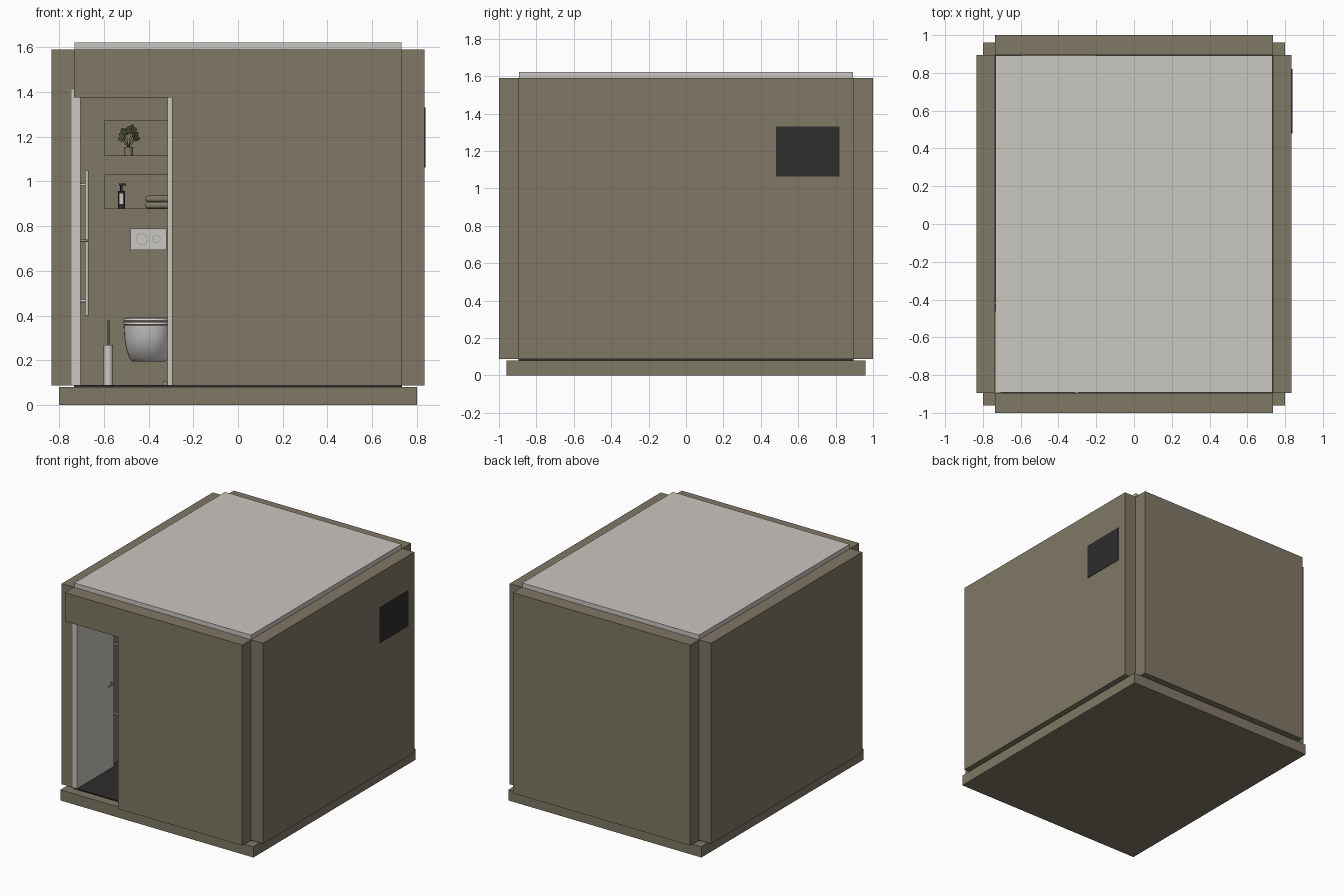
import bpy, bmesh, math, random
from mathutils import Vector

if "Cube" in bpy.data.objects:
    bpy.data.objects.remove(bpy.data.objects["Cube"])
random.seed(3)


def material(name, r, g, b):
    m = bpy.data.materials.new(name)
    m.use_nodes = True
    m.diffuse_color = (r, g, b, 1)
    m.node_tree.nodes["Principled BSDF"].inputs["Base Color"].default_value = (r, g, b, 1)
    return m


TAUPE = material("taupe wall", 0.216, 0.188, 0.13)
CREAM = material("cream panel", 0.59, 0.57, 0.525)
DARK = material("charcoal", 0.026, 0.026, 0.026)
WHITE = material("white ceramic", 0.74, 0.72, 0.69)
STEEL = material("brushed steel", 0.3, 0.29, 0.27)
LEAF = material("leaf green", 0.06, 0.065, 0.035)


def finish(name, bm, mat, smooth=False):
    bmesh.ops.recalc_face_normals(bm, faces=bm.faces)
    me = bpy.data.meshes.new(name)
    bm.to_mesh(me)
    bm.free()
    me.materials.append(mat)
    ob = bpy.data.objects.new(name, me)
    bpy.context.collection.objects.link(ob)
    if smooth:
        bpy.ops.object.select_all(action="DESELECT")
        ob.select_set(True)
        bpy.context.view_layer.objects.active = ob
        bpy.ops.object.shade_smooth_by_angle(angle=math.radians(40))
    return ob


def box(name, x, y, z, mat, round_edge=0):
    bm = bmesh.new()
    bmesh.ops.create_cube(bm, size=1)
    for v in bm.verts:
        v.co = [lo + (c + 0.5) * (hi - lo) for c, (lo, hi) in zip(v.co, (x, y, z))]
    if round_edge:
        bmesh.ops.bevel(bm, geom=bm.edges[:], offset=round_edge, segments=3,
                        profile=0.5, affect="EDGES")
    return finish(name, bm, mat, round_edge > 0)


def rod(name, a, b, r, mat, sides=20):
    a, b = Vector(a), Vector(b)
    bm = bmesh.new()
    bmesh.ops.create_cone(bm, cap_ends=True, segments=sides, radius1=r, radius2=r,
                          depth=(b - a).length)
    turn = (b - a).to_track_quat("Z", "Y")
    for v in bm.verts:
        v.co = turn @ v.co + (a + b) / 2
    return finish(name, bm, mat, True)


def loft(name, rings, mat, sides=40):
    """Stack of rounded outlines: (z, half width, front y, back y)."""
    bm = bmesh.new()
    loops = []
    for z, w, front, back in rings:
        loop = []
        for i in range(sides):
            t = 2 * math.pi * i / sides
            c, s = math.cos(t), math.sin(t)
            p = 0.45 if s > 0 else 0.8
            x = math.copysign(abs(c) ** p, c) * w
            y = math.copysign(abs(s) ** p, s) * (back - front) / 2 + (back + front) / 2
            loop.append(bm.verts.new((TOILET_X + x, y, z)))
        loops.append(loop)
    for lo, hi in zip(loops, loops[1:]):
        for i in range(sides):
            j = (i + 1) % sides
            bm.faces.new((lo[i], lo[j], hi[j], hi[i]))
    bm.faces.new(loops[0])
    bm.faces.new(loops[-1])
    return finish(name, bm, mat, True)


# Shell: plinth, floor, walls and roof
W, D, OUT_X, OUT_Y = 0.735, 0.895, 0.835, 1.0
BOTTOM, TOP = 0.087, 1.59
box("plinth", (-0.8, 0.8), (-0.96, 0.96), (0, 0.08), TAUPE)
box("floor", (-W, W), (-D, D), (0.08, 0.088), DARK)
box("roof", (-W + 0.003, W - 0.003), (-D + 0.003, D - 0.003), (1.54, 1.622), CREAM)
box("left_wall", (W, OUT_X), (-D, D), (BOTTOM, TOP), TAUPE)
box("right_wall", (-OUT_X, -W), (-D, D), (BOTTOM, TOP), TAUPE)
back_wall = box("back_wall", (-W, W), (D, OUT_Y), (BOTTOM, TOP), TAUPE)

# Front wall with the doorway cut from its corner
DOOR_X, DOOR_TOP = -0.295, 1.375
bm = bmesh.new()
outline = [(DOOR_X, BOTTOM), (W, BOTTOM), (W, TOP), (-W, TOP), (-W, DOOR_TOP), (DOOR_X, DOOR_TOP)]
face = bm.faces.new([bm.verts.new((x, -OUT_Y, z)) for x, z in outline])
ext = bmesh.ops.extrude_face_region(bm, geom=[face])["geom"]
bmesh.ops.translate(bm, vec=(0, OUT_Y - D, 0),
                    verts=[g for g in ext if isinstance(g, bmesh.types.BMVert)])
finish("front_wall", bm, TAUPE)

# Window plate
box("window", (OUT_X - 0.004, OUT_X + 0.003), (0.48, 0.82), (1.063, 1.33), DARK)

# Niches in the back wall
for name, z0, z1 in (("lower_niche", 0.87, 1.028), ("upper_niche", 1.107, 1.272)):
    cutter = box(name + "_cutter", (-0.597, -0.2), (D - 0.05, D + 0.075), (z0, z1), TAUPE)
    cutter.hide_render = True
    cutter.hide_viewport = True
    mod = back_wall.modifiers.new(name, "BOOLEAN")
    mod.operation = "DIFFERENCE"
    mod.object = cutter
    box(name + "_shelf", (-0.597, -0.2), (D - 0.004, D + 0.075), (z0, z0 + 0.008), TAUPE)

# Open door, jamb and handles
box("door", (-0.745, -0.705), (-0.898, -0.46), (0.09, 1.412), CREAM)
box("door_jamb", (-0.315, DOOR_X + 0.002), (-D + 0.001, -0.85), (0.088, 1.41), CREAM)
rod("door_lever_stem", (-0.71, -0.5, 0.735), (-0.672, -0.5, 0.735), 0.006, STEEL)
rod("door_lever", (-0.675, -0.5, 0.735), (-0.675, -0.57, 0.735), 0.005, STEEL)
box("door_stop", (-0.335, -0.317), (-0.86, -0.84), (0.088, 0.105), STEEL)
rod("grab_bar", (-0.676, -0.42, 0.4), (-0.676, -0.42, 1.05), 0.008, CREAM)
for i, z in enumerate((0.465, 0.985)):
    rod(f"grab_bar_bracket_{i}", (-W, -0.42, z), (-0.676, -0.42, z), 0.006, CREAM)

# Wall-hung toilet
TOILET_X = -0.4
loft("toilet_bowl", [(0.195, 0.075, 0.68, D), (0.205, 0.085, 0.66, D), (0.25, 0.1, 0.62, D),
                     (0.3, 0.108, 0.59, D), (0.355, 0.112, 0.575, D)], WHITE)
loft("toilet_seat", [(0.357, 0.108, 0.58, 0.87), (0.36, 0.113, 0.572, 0.87),
                     (0.37, 0.113, 0.572, 0.87), (0.372, 0.108, 0.58, 0.87)], WHITE)
loft("toilet_lid", [(0.374, 0.108, 0.58, 0.87), (0.377, 0.113, 0.572, 0.87),
                    (0.387, 0.112, 0.574, 0.87), (0.392, 0.1, 0.59, 0.86)], WHITE)

# Flush plate with two round buttons
box("flush_plate", (-0.48, -0.32), (D - 0.009, D), (0.693, 0.79), CREAM)
for i, (x, r) in enumerate(((-0.43, 0.026), (-0.365, 0.018))):
    rod(f"flush_button_rim_{i}", (x, D, 0.742), (x, D - 0.011, 0.742), r, STEEL, 32)
    rod(f"flush_button_{i}", (x, D, 0.742), (x, D - 0.013, 0.742), r - 0.002, CREAM, 32)

# Toilet brush
rod("brush_holder", (-0.58, 0.84, 0.088), (-0.58, 0.84, 0.268), 0.021, CREAM, 28)
rod("brush_handle", (-0.58, 0.84, 0.26), (-0.58, 0.84, 0.38), 0.004, STEEL)

# Soap bottle and folded towels
SX, SY = -0.522, D + 0.03
rod("soap_bottle", (SX, SY, 0.878), (SX, SY, 0.958), 0.016, DARK)
rod("soap_neck", (SX, SY, 0.955), (SX, SY, 0.985), 0.005, DARK)
rod("soap_spout", (SX - 0.01, SY, 0.986), (SX + 0.02, SY, 0.986), 0.005, DARK)
box("soap_label", (SX - 0.01, SX + 0.01), (SY - 0.018, SY - 0.012), (0.9, 0.945), CREAM)
for i in range(2):
    z = 0.879 + 0.029 * i
    box(f"towel_{i}", (-0.415, -0.24), (D + 0.005, D + 0.07), (z, z + 0.028), TAUPE, 0.012)

# Potted plant
PX, PY = -0.49, D + 0.035
rod("plant_pot", (PX, PY, 1.115), (PX, PY, 1.155), 0.02, TAUPE)
for i in range(9):
    a = math.radians(-75 + 150 * i / 8)
    reach = 0.05 + 0.018 * random.random()
    tip = Vector((PX + 0.6 * reach * math.sin(a), PY + random.uniform(-0.02, 0.015),
                  1.175 + reach * math.cos(a)))
    rod(f"stem_{i}", (PX, PY, 1.15), tip, 0.001, LEAF, 6)
    bm = bmesh.new()
    bmesh.ops.create_circle(bm, cap_ends=True, segments=10, radius=0.017)
    for v in bm.verts:
        x, z = v.co.x * 0.65, v.co.y
        v.co = tip + Vector((x * math.cos(a) + z * math.sin(a), 0.4 * x,
                             z * math.cos(a) - x * math.sin(a)))
    finish(f"leaf_{i}", bm, LEAF)
